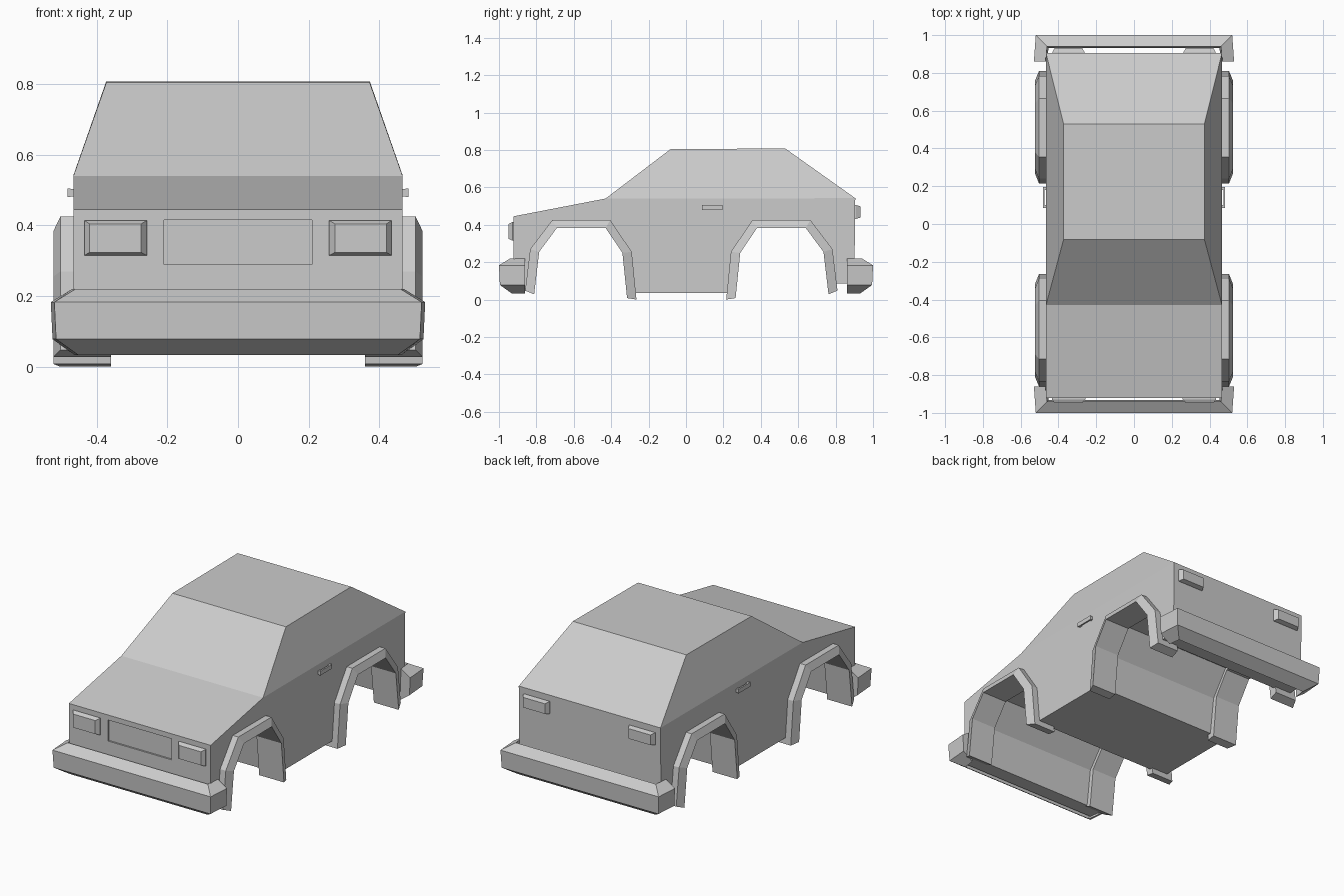
import bpy, bmesh
from mathutils import Vector

if "Cube" in bpy.data.objects:
    bpy.data.objects.remove(bpy.data.objects["Cube"])


def finish(name, bm):
    bmesh.ops.recalc_face_normals(bm, faces=bm.faces[:])
    me = bpy.data.meshes.new(name)
    bm.to_mesh(me)
    bm.free()
    ob = bpy.data.objects.new(name, me)
    bpy.context.collection.objects.link(ob)
    return ob


def loft(name, rings):
    """Skin a row of closed rings and cap both ends."""
    bm = bmesh.new()
    rows = [[bm.verts.new(p) for p in r] for r in rings]
    n = len(rows[0])
    for a, b in zip(rows, rows[1:]):
        for i in range(n):
            j = (i + 1) % n
            bm.faces.new((a[i], a[j], b[j], b[i]))
    bm.faces.new(rows[0])
    bm.faces.new(rows[-1][::-1])
    return finish(name, bm)


def rect(x0, x1, z0, z1, y):
    return [(x0, y, z0), (x1, y, z0), (x1, y, z1), (x0, y, z1)]


def box(name, x0, x1, y0, y1, z0, z1):
    return loft(name, [rect(x0, x1, z0, z1, y0), rect(x0, x1, z0, z1, y1)])


def to_front(y):
    """The front wheel arch mirrors the rear one."""
    return -y - 0.05


# Body: side profile with wheel wells running right across
WELL = [(0.237, 0.035), (0.265, 0.25), (0.37, 0.4), (0.65, 0.4), (0.76, 0.26), (0.79, 0.085)]
front_well = [(to_front(y), z) for y, z in reversed(WELL)]
front_well[0] = (-0.838, 0.045)
profile = [(-0.922, 0.045)] + front_well + WELL + [
    (0.9, 0.085), (0.905, 0.542), (-0.43, 0.54), (-0.922, 0.445)]
bm = bmesh.new()
left = [bm.verts.new((-0.466, y, z)) for y, z in profile]
right = [bm.verts.new((0.466, y, z)) for y, z in profile]
bm.faces.new(left)
bm.faces.new(right)
belt = None
for i in range(len(profile)):
    j = (i + 1) % len(profile)
    f = bm.faces.new((left[i], left[j], right[j], right[i]))
    if min(profile[i][1], profile[j][1]) > 0.53:
        belt = f

# Cabin: raise the belt face and taper it to the roof
top = bmesh.ops.extrude_face_region(bm, geom=[belt])["geom"]
for v in [g for g in top if isinstance(g, bmesh.types.BMVert)]:
    front = v.co.y < 0
    v.co = Vector((0.373 if v.co.x > 0 else -0.373,
                   -0.083 if front else 0.53, 0.804 if front else 0.808))
if belt.is_valid:
    bmesh.ops.delete(bm, geom=[belt], context='FACES_ONLY')
body = finish("car_body", bm)

# Shallow grille recess
cutter = box("grille_cutter", -0.21, 0.21, -0.96, -0.912, 0.29, 0.415)
cutter.hide_render = True
cutter.hide_set(True)
mod = body.modifiers.new("grille_recess", 'BOOLEAN')
mod.operation = 'DIFFERENCE'
mod.solver = 'EXACT'
mod.object = cutter

# Wheel arch flares
INNER = [(0.265, 0.008), (0.29, 0.25), (0.38, 0.383), (0.64, 0.383), (0.735, 0.255), (0.762, 0.028)]
OUTER = [(0.215, 0.0), (0.24, 0.255), (0.355, 0.425), (0.665, 0.425), (0.783, 0.27), (0.81, 0.048)]
for sx, side in ((-1, "left"), (1, "right")):
    for end in ("front", "rear"):
        rings = []
        for (yi, zi), (yo, zo) in zip(INNER, OUTER):
            if end == "front":
                yi, yo = to_front(yi), to_front(yo)
            rings.append([(sx * 0.36, yi, zi), (sx * 0.523, yi, zi),
                          (sx * 0.503, yo, zo), (sx * 0.36, yo, zo)])
        loft(f"{end}_{side}_wheel_arch", rings)

    # Lamps: tapered blocks
    def xs(a, b):
        return sorted((sx * a, sx * b))
    loft(f"{side}_headlamp", [rect(*xs(0.258, 0.435), 0.315, 0.414, -0.91),
                              rect(*xs(0.258, 0.435), 0.315, 0.414, -0.928),
                              rect(*xs(0.275, 0.42), 0.324, 0.404, -0.948)])
    loft(f"{side}_tail_lamp", [rect(*xs(0.262, 0.432), 0.432, 0.505, 0.89),
                               rect(*xs(0.262, 0.432), 0.432, 0.505, 0.91),
                               rect(*xs(0.275, 0.42), 0.438, 0.498, 0.933)])

    # Door handle: bar on two posts
    box(f"{side}_door_handle_bar", *xs(0.474, 0.483), 0.085, 0.195, 0.48, 0.505)
    for k, y in enumerate((0.085, 0.18)):
        box(f"{side}_door_handle_post_{k}", *xs(0.46, 0.476), y, y + 0.015, 0.482, 0.503)

# Bumpers: section (offset, height) swept round a U
SECTION = [(0.0, 0.22), (0.06, 0.183), (0.055, 0.078), (-0.008, 0.033)]
for sy, end in ((1, "front"), (-1, "rear")):
    rings = []
    for x, y in ((-0.47, -0.86), (-0.46, -0.94), (0.46, -0.94), (0.47, -0.86)):
        corner = y < -0.9
        rings.append([(x + (d if x > 0 else -d), sy * (y - (d if corner else 0)), z)
                      for d, z in SECTION])
    loft(f"{end}_bumper", rings)
